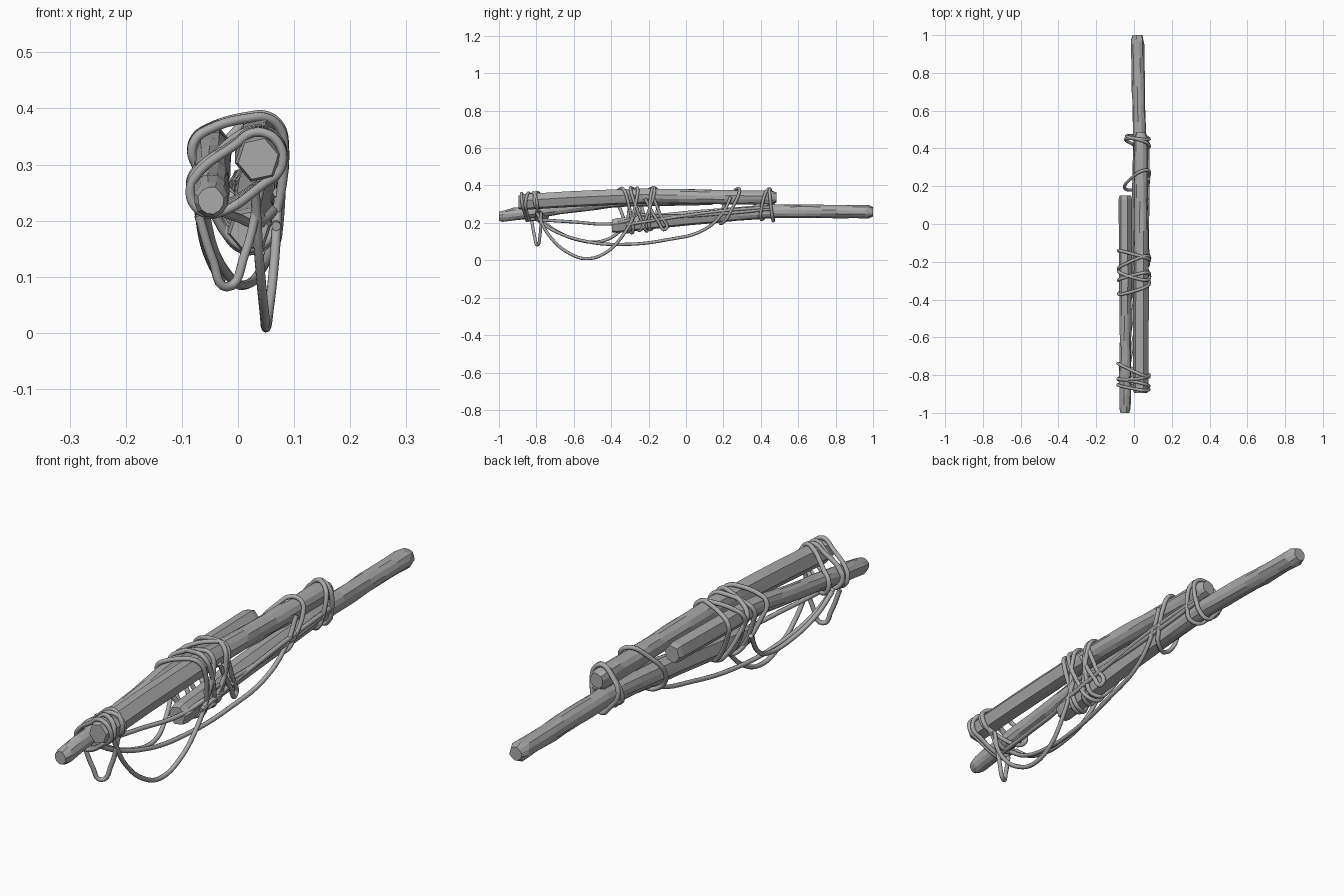
import bpy, math, random
from mathutils import Vector
from mathutils.geometry import convex_hull_2d

random.seed(4)
if "Cube" in bpy.data.objects:
    bpy.data.objects.remove(bpy.data.objects["Cube"])

grey = bpy.data.materials.new("plain grey")
grey.use_nodes = True
colour = (0.4, 0.4, 0.4, 1)
grey.diffuse_color = colour
grey.node_tree.nodes["Principled BSDF"].inputs["Base Color"].default_value = colour

SIDES = 12
ROPE = 0.0085


def centre(path, y):
    """Point on a log's axis at y, clamped to its ends."""
    y = min(max(y, path[0][1]), path[-1][1])
    for a, b in zip(path, path[1:]):
        if y <= b[1]:
            return Vector(a).lerp(Vector(b), (y - a[1]) / (b[1] - a[1]))


def make_log(name, path, rx, rz, hewn_front):
    """Log that is hewn six-sided at one end and worn round at the other."""
    y0, y1 = path[0][1], path[-1][1]
    steps = [0, 0.018, 0.1, 0.2, 0.3, 0.4, 0.48, 0.55, 0.62, 0.68, 0.74, 0.8, 0.86, 0.92, 0.975, 1]
    verts, faces = [], []
    for t in steps:
        y = y0 + (y1 - y0) * (t if hewn_front else 1 - t)
        c = centre(path, y)
        worn = min(max((t - 0.35) / 0.3, 0), 1)
        size = {0: 0.86, 1: 0.68}.get(t, 1 - 0.07 * worn)
        for i in range(SIDES):
            a = math.tau * i / SIDES + 0.2
            hewn = 1.06 if i % 2 == 0 else 1.06 * math.cos(math.pi / 6)
            r = size * (hewn + (1 - hewn) * worn + random.uniform(-0.09, 0.07) * worn)
            shift = random.uniform(-0.015, 0.015) * worn if 0 < t < 1 else 0
            verts.append((c.x + rx * r * math.cos(a), y + shift, c.z + rz * r * math.sin(a)))
    for k in range(len(steps) - 1):
        for i in range(SIDES):
            j = (i + 1) % SIDES
            quad = [k * SIDES + i, k * SIDES + j, (k + 1) * SIDES + j, (k + 1) * SIDES + i]
            faces.append(quad if hewn_front else quad[::-1])
    n = len(verts)
    caps = [list(range(SIDES))[::-1], list(range(n - SIDES, n))]
    faces += caps if hewn_front else [c[::-1] for c in caps]
    mesh = bpy.data.meshes.new(name)
    mesh.from_pydata(verts, [], faces)
    mesh.materials.append(grey)
    bpy.context.collection.objects.link(bpy.data.objects.new(name, mesh))


def make_rope(name, points, closed=False):
    """Smooth round rope through the points."""
    curve = bpy.data.curves.new(name, "CURVE")
    curve.dimensions = "3D"
    curve.bevel_depth = ROPE
    curve.bevel_resolution = 2
    curve.resolution_u = 6
    curve.use_fill_caps = True
    spline = curve.splines.new("BEZIER")
    spline.bezier_points.add(len(points) - 1)
    for p, co in zip(spline.bezier_points, points):
        p.co = co
        p.handle_left_type = p.handle_right_type = "AUTO"
    spline.use_cyclic_u = closed
    curve.materials.append(grey)
    obj = bpy.data.objects.new(name, curve)
    bpy.context.collection.objects.link(obj)
    bpy.ops.object.select_all(action="DESELECT")
    obj.select_set(True)
    bpy.context.view_layer.objects.active = obj
    bpy.ops.object.convert(target="MESH")
    bpy.ops.object.shade_smooth()


def make_wrap(name, y, tilt_x, tilt_z, logs, slack=()):
    """Rope loop drawn tight round several logs; slack adds loose corners."""
    pts = [Vector(s) for s in slack]
    for path, rx, rz in logs:
        c = centre(path, y)
        for i in range(10):
            a = math.tau * i / 10
            pts.append(Vector((c.x + (rx + 0.004) * math.cos(a), c.z + (rz + 0.004) * math.sin(a))))
    ring = [pts[i] for i in convex_hull_2d(pts)]
    mid_z = sum(p.y for p in ring) / len(ring)
    make_rope(name, [(p.x, y + tilt_x * p.x + tilt_z * (p.y - mid_z), p.y) for p in ring], True)


# Logs
upper = [(0.036, -0.895, 0.31), (0.036, -0.6, 0.328), (0.038, -0.25, 0.343), (0.038, 0.1, 0.34), (0.036, 0.485, 0.335)]
side = [(-0.048, -1, 0.235), (-0.046, -0.7, 0.272), (-0.044, -0.35, 0.322), (-0.046, 0.15, 0.332)]
lower = [(0.02, -0.395, 0.183), (0.026, 0, 0.225), (0.03, 0.45, 0.262), (0.018, 1, 0.26)]
U, S, L = (upper, 0.04, 0.042), (side, 0.034, 0.036), (lower, 0.038, 0.039)
make_log("upper_log", *U, True)
make_log("side_log", *S, False)
make_log("lower_log", *L, True)

# Tight bindings
for i, (y, tx, tz) in enumerate([(-0.865, -0.1, -0.15), (-0.84, -0.25, 0.1), (-0.81, 0.2, -0.2), (-0.775, -0.4, -0.1)]):
    make_wrap(f"front_binding_{i + 1}", y, tx, tz, [U, S])
for i, (y, tx, tz) in enumerate([(-0.17, -0.3, 0.1), (-0.22, 0.35, 0.3), (-0.25, -0.2, -0.35),
                                 (-0.29, 0.2, 0.2), (-0.33, 0.35, -0.25)]):
    make_wrap(f"middle_binding_{i + 1}", y, tx, tz, [U, S, L])

# Loose bindings at the back
make_wrap("back_binding_1", 0.46, -0.1, -0.1, [U, L], [(-0.04, 0.3), (0.03, 0.21)])
make_wrap("back_binding_2", 0.435, -0.35, 0.25, [U, L], [(-0.045, 0.28)])
make_wrap("back_binding_3", 0.225, 0.4, 0.45, [U, L], [(-0.05, 0.27), (0.0, 0.2)])

# Hanging strands
make_rope("short_hanging_loop", [(-0.07, -0.825, 0.21), (-0.045, -0.81, 0.13), (-0.02, -0.795, 0.082),
                                 (0.012, -0.78, 0.14), (0.04, -0.775, 0.26)])
make_rope("deep_hanging_strand", [(0.03, -0.8, 0.26), (0.038, -0.73, 0.13), (0.047, -0.62, 0.035),
                                  (0.05, -0.53, 0.009), (0.055, -0.43, 0.04), (0.065, -0.34, 0.13), (0.072, -0.27, 0.25)])
make_rope("long_hanging_strand", [(-0.06, -0.8, 0.22), (-0.045, -0.7, 0.155), (-0.015, -0.53, 0.1), (0.01, -0.34, 0.085),
                                  (0.04, -0.1, 0.11), (0.06, 0.1, 0.165), (0.073, 0.2, 0.26), (0.078, 0.24, 0.34)])
make_rope("middle_hanging_strand", [(-0.07, -0.78, 0.22), (-0.06, -0.7, 0.16), (-0.04, -0.58, 0.11), (-0.03, -0.46, 0.1),
                                    (-0.05, -0.36, 0.15), (-0.07, -0.29, 0.24)])
make_rope("taut_front_strand", [(-0.04, -0.83, 0.22), (0.0, -0.6, 0.205), (0.04, -0.4, 0.195), (0.066, -0.28, 0.22)])
make_rope("taut_back_strand", [(0.068, -0.32, 0.19), (0.07, -0.1, 0.225), (0.074, 0.2, 0.265), (0.072, 0.46, 0.285)])
make_rope("lower_back_strand", [(0.07, -0.3, 0.25), (0.066, -0.1, 0.235), (0.07, 0.2, 0.25), (0.07, 0.46, 0.275)])
make_rope("small_middle_loop", [(0.076, -0.22, 0.33), (0.074, -0.15, 0.21), (0.066, -0.11, 0.165), (0.073, -0.14, 0.25), (0.078, -0.18, 0.35)])
